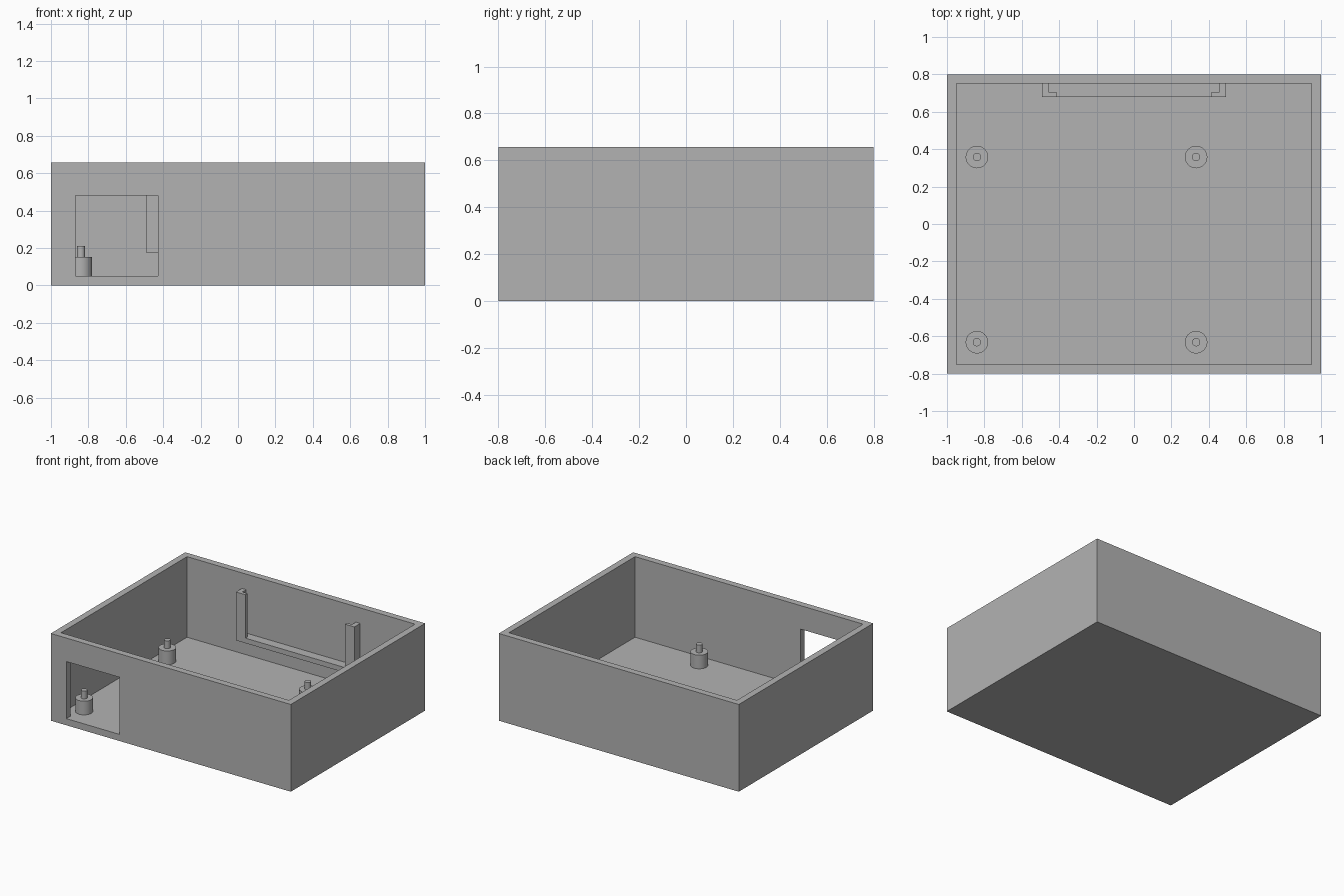
import bpy
import bmesh
from math import radians

if "Cube" in bpy.data.objects:
    bpy.data.objects.remove(bpy.data.objects["Cube"], do_unlink=True)

# One plain grey for everything
GREY = (0.45, 0.45, 0.45, 1.0)
grey = bpy.data.materials.new("plain grey")
grey.use_nodes = True
grey.diffuse_color = GREY
grey.node_tree.nodes["Principled BSDF"].inputs["Base Color"].default_value = GREY

WIDTH, DEPTH, HEIGHT = 2.0, 1.6, 0.657
WALL, FLOOR = 0.05, 0.05
INNER_Y = DEPTH / 2 - WALL


def new_object(name, bm):
    bmesh.ops.recalc_face_normals(bm, faces=bm.faces)
    mesh = bpy.data.meshes.new(name)
    bm.to_mesh(mesh)
    bm.free()
    mesh.materials.append(grey)
    obj = bpy.data.objects.new(name, mesh)
    bpy.context.collection.objects.link(obj)
    return obj


def prism(name, outline, z0, z1):
    """Extrude a flat xy outline from z0 up to z1."""
    bm = bmesh.new()
    face = bm.faces.new([bm.verts.new((x, y, z0)) for x, y in outline])
    top = bmesh.ops.extrude_face_region(bm, geom=[face])["geom"]
    verts = [v for v in top if isinstance(v, bmesh.types.BMVert)]
    bmesh.ops.translate(bm, verts=verts, vec=(0, 0, z1 - z0))
    return new_object(name, bm)


def box(name, x0, x1, y0, y1, z0, z1):
    return prism(name, [(x0, y0), (x1, y0), (x1, y1), (x0, y1)], z0, z1)


def activate(obj):
    bpy.ops.object.select_all(action='DESELECT')
    obj.select_set(True)
    bpy.context.view_layer.objects.active = obj


def cut(obj, cutter):
    cutter.hide_render = True
    mod = obj.modifiers.new("cut", 'BOOLEAN')
    mod.operation, mod.solver, mod.object = 'DIFFERENCE', 'EXACT', cutter
    activate(obj)
    bpy.ops.object.modifier_apply(modifier=mod.name)
    bpy.data.objects.remove(cutter, do_unlink=True)


# Open-topped case with a window in the front wall
hx, hy = WIDTH / 2, DEPTH / 2
case = box("case", -hx, hx, -hy, hy, 0, HEIGHT)
cut(case, box("cavity_cutter", -hx + WALL, hx - WALL, -INNER_Y, INNER_Y, FLOOR, 1))
cut(case, box("window_cutter", -0.87, -0.428, -1, -0.6, FLOOR, 0.48))


# Round standoffs: a wide collar with a thin locating pin
def standoff(name, x, y):
    bm = bmesh.new()
    rings = []
    for radius, z in ((0.06, FLOOR), (0.06, 0.153), (0.022, 0.153), (0.022, 0.211)):
        ring = bmesh.ops.create_circle(bm, segments=48, radius=radius)["verts"]
        bmesh.ops.translate(bm, verts=ring, vec=(x, y, z))
        rings.append(ring)
    for low, high in zip(rings, rings[1:]):
        for i in range(len(low)):
            bm.faces.new((low[i - 1], low[i], high[i], high[i - 1]))
    bm.faces.new(rings[0])
    bm.faces.new(rings[-1])
    activate(new_object(name, bm))
    bpy.ops.object.shade_smooth_by_angle(angle=radians(30))


for row, y in (("front", -0.632), ("back", 0.358)):
    for side, x in (("right", -0.84), ("left", 0.332)):
        standoff(f"{row}_{side}_standoff", x, y)

# Panel holder on the back wall: a bottom rail and two lipped side posts
OUT, SLOT, LIP = 0.493, 0.457, 0.415
FRONT, LIP_BACK = 0.68, 0.705
RAIL_Z, RAIL_TOP, POST_TOP = 0.175, 0.213, 0.54
box("holder_rail", -OUT, OUT, FRONT, INNER_Y, RAIL_Z, RAIL_TOP)
for side, s in (("right", -1), ("left", 1)):
    outline = [(OUT, INNER_Y), (OUT, FRONT), (LIP, FRONT),
               (LIP, LIP_BACK), (SLOT, LIP_BACK), (SLOT, INNER_Y)]
    prism(f"{side}_holder_post", [(s * x, y) for x, y in outline], RAIL_TOP, POST_TOP)
